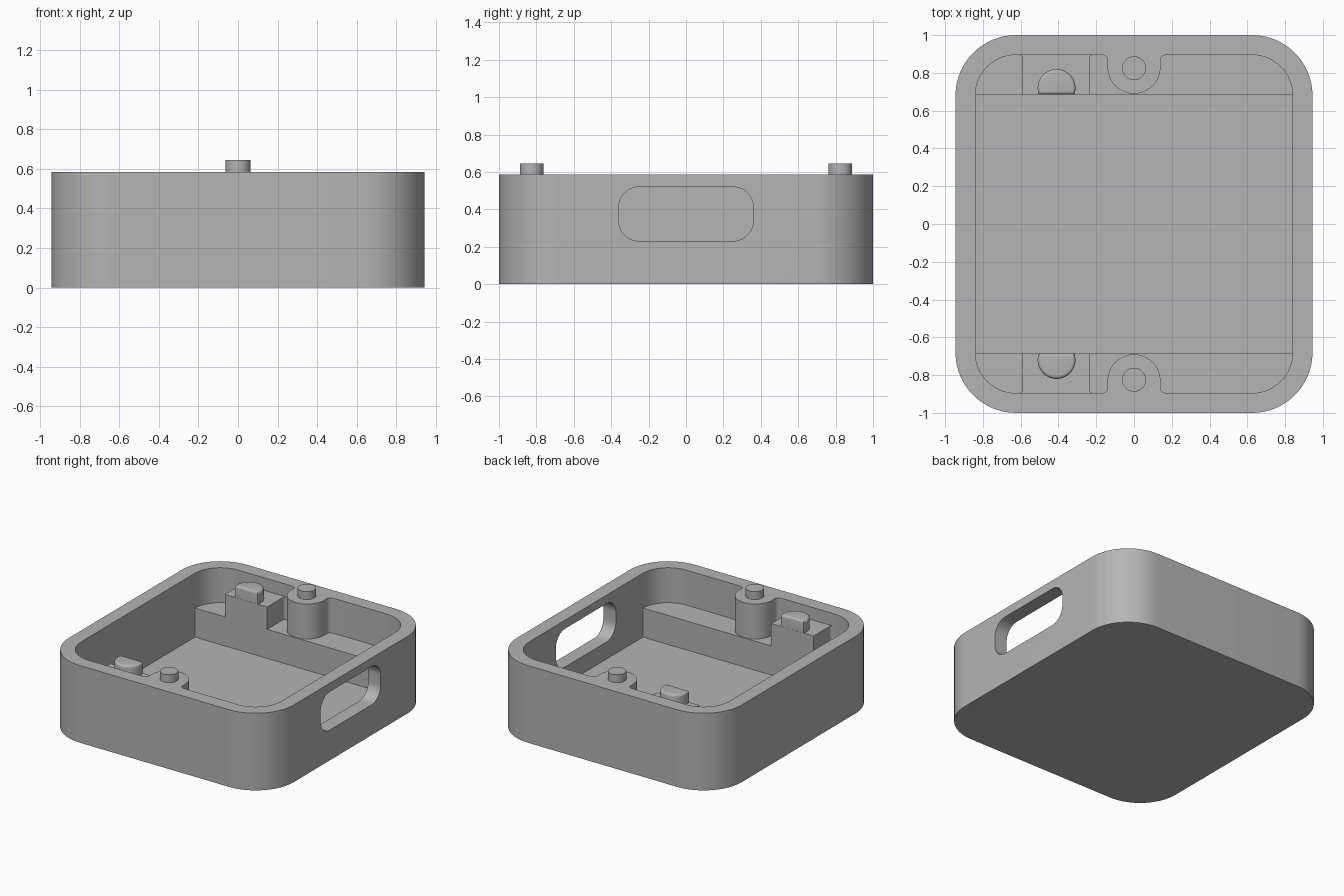
import bpy, bmesh
from math import cos, sin, radians

cube = bpy.data.objects.get("Cube")
if cube:
    bpy.data.objects.remove(cube, do_unlink=True)

grey = bpy.data.materials.new("plain_grey")
grey.use_nodes = True
grey.diffuse_color = (0.46, 0.46, 0.46, 1)
grey.node_tree.nodes["Principled BSDF"].inputs["Base Color"].default_value = (0.46, 0.46, 0.46, 1)

RIM, LEDGE, FLOOR, STEP = 0.585, 0.32, 0.10, 0.49


def arc(cx, cy, r, start, end, steps=16):
    angles = [radians(start + (end - start) * i / steps) for i in range(steps + 1)]
    return [(cx + r * cos(a), cy + r * sin(a)) for a in angles]


def rounded_rect(hx, hy, r, cy=0):
    pts = []
    for sx, sy, a in ((1, 1, 0), (-1, 1, 90), (-1, -1, 180), (1, -1, 270)):
        pts += arc(sx * (hx - r), cy + sy * (hy - r), r, a, a + 90)
    return pts


def prism(name, pts, low, high, axis="Z", round_top=0):
    """Extrude an outline along z, or along x with the outline in y and z."""
    place = (lambda u, v, h: (u, v, h)) if axis == "Z" else (lambda u, v, h: (h, u, v))
    bm = bmesh.new()
    base = bm.faces.new([bm.verts.new(place(u, v, low)) for u, v in pts])
    ext = bmesh.ops.extrude_face_region(bm, geom=[base])["geom"]
    bmesh.ops.translate(bm, vec=place(0, 0, high - low),
                        verts=[g for g in ext if isinstance(g, bmesh.types.BMVert)])
    bmesh.ops.remove_doubles(bm, verts=bm.verts, dist=0.0005)
    if round_top:
        rim = [e for e in bm.edges if all(v.co.z > high - 0.001 for v in e.verts)]
        bmesh.ops.bevel(bm, geom=rim, offset=round_top, segments=5, profile=0.5,
                        affect="EDGES", clamp_overlap=True)
    bmesh.ops.recalc_face_normals(bm, faces=bm.faces)
    mesh = bpy.data.meshes.new(name)
    bm.to_mesh(mesh)
    bm.free()
    mesh.materials.append(grey)
    obj = bpy.data.objects.new(name, mesh)
    bpy.context.collection.objects.link(obj)
    return obj


def smooth(obj):
    bpy.ops.object.select_all(action="DESELECT")
    obj.select_set(True)
    bpy.context.view_layer.objects.active = obj
    bpy.ops.object.shade_smooth_by_angle(angle=radians(30))


# Upper cavity outline, leaving a round boss on the front and back walls
half = arc(0.625, 0.68, 0.215, 0, 90)
half += arc(0.17, 0.865, 0.03, 90, 180, 6)
half += arc(0, 0.83, 0.14, 0, -180, 32)
half += arc(-0.17, 0.865, 0.03, 0, 90, 6)
half += arc(-0.625, 0.68, 0.215, 90, 180)
cavity = half + [(-x, -y) for x, y in half]

# Tray with upper cavity, deep well and side opening
tray = prism("tray", rounded_rect(0.945, 1, 0.32), 0, RIM)
well = [(0.84, 0.685), (-0.84, 0.685), (-0.84, -0.685), (0.84, -0.685)]
cutters = [
    prism("cavity_cutter", cavity, LEDGE, RIM + 0.2),
    prism("well_cutter", well, FLOOR, LEDGE + 0.01),
    prism("opening_cutter", rounded_rect(0.36, 0.145, 0.11, 0.375), 0.7, 1.1, "X"),
]
bpy.context.view_layer.objects.active = tray
for cutter in cutters:
    mod = tray.modifiers.new(cutter.name, "BOOLEAN")
    mod.operation, mod.solver, mod.object = "DIFFERENCE", "EXACT", cutter
    bpy.ops.object.modifier_apply(modifier=mod.name)
for cutter in cutters:
    bpy.data.objects.remove(cutter, do_unlink=True)
smooth(tray)

# Pegs, raised steps and rounded buttons at both ends
step = [(-0.59, 0.685), (-0.235, 0.685)] + arc(-0.215, 0.875, 0.02, 180, 90, 5)
step += arc(-0.61, 0.875, 0.02, 90, 0, 5)
button = arc(-0.41, 0.72, 0.1, -20, 200, 28)
for side, s in (("back", 1), ("front", -1)):
    flip = lambda pts: [(x, y * s) for x, y in pts]
    smooth(prism(side + "_peg", flip(arc(0, 0.825, 0.063, 0, 360, 32)), RIM - 0.01, 0.645))
    smooth(prism(side + "_step", flip(step), LEDGE, STEP))
    smooth(prism(side + "_button", flip(button), STEP - 0.01, 0.58, round_top=0.035))
